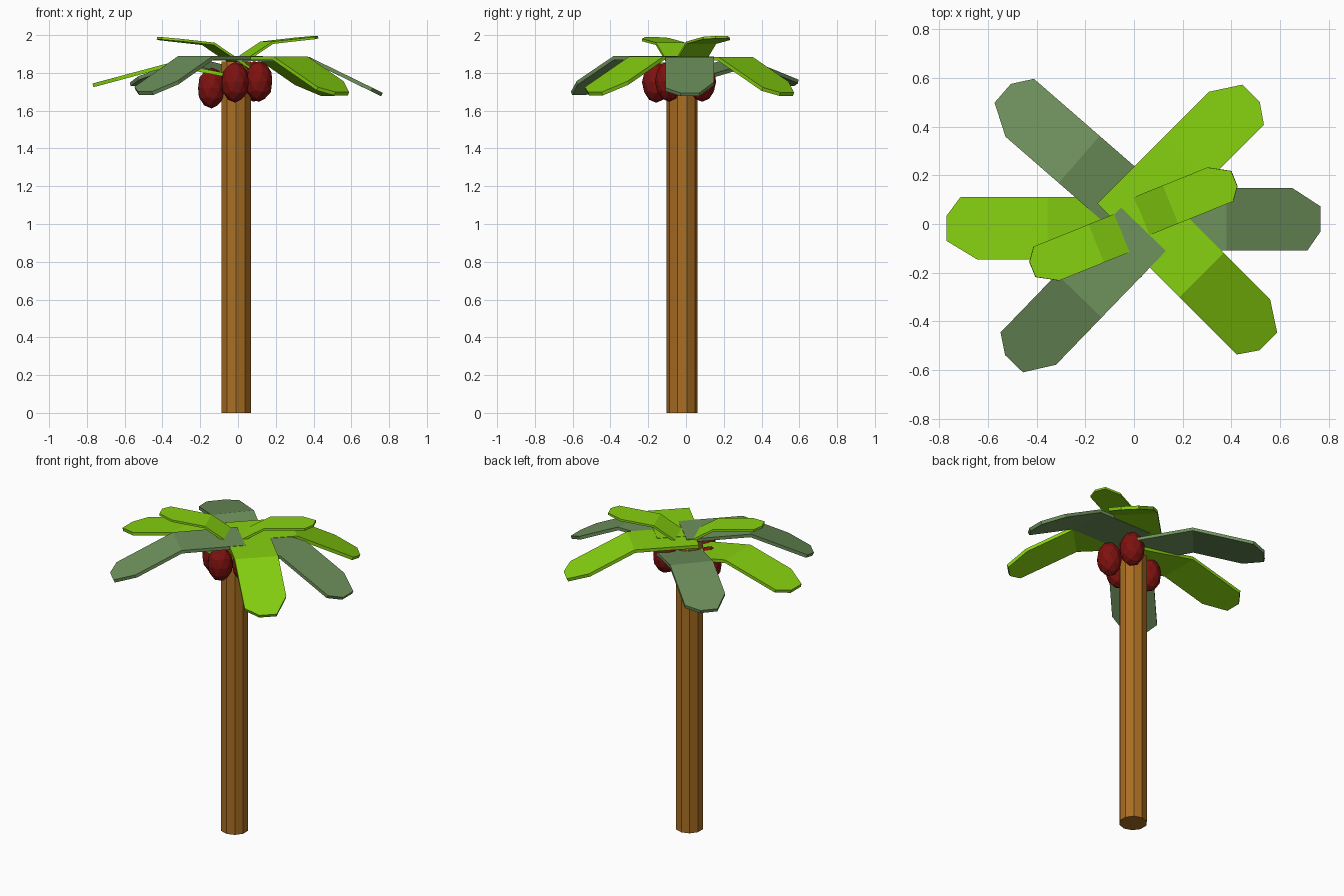
import bpy, bmesh
from math import radians, sin, cos
from mathutils import Matrix

if "Cube" in bpy.data.objects:
    bpy.data.objects.remove(bpy.data.objects["Cube"])


def material(name, rgb):
    m = bpy.data.materials.new(name)
    m.diffuse_color = (*rgb, 1)
    m.use_nodes = True
    m.node_tree.nodes["Principled BSDF"].inputs["Base Color"].default_value = m.diffuse_color
    return m


BARK = material("bark", (0.40, 0.156, 0.017))
NUT = material("nut", (0.205, 0.006, 0.005))
LIME = material("lime_leaf", (0.24, 0.64, 0.005))
SAGE = material("sage_leaf", (0.156, 0.283, 0.107))


def add_object(name, bm, mat):
    me = bpy.data.meshes.new(name)
    bm.to_mesh(me)
    bm.free()
    me.materials.append(mat)
    ob = bpy.data.objects.new(name, me)
    bpy.context.collection.objects.link(ob)
    return ob


# Trunk: plain ten-sided post
bm = bmesh.new()
bmesh.ops.create_cone(bm, cap_ends=True, segments=10, radius1=0.082, radius2=0.082,
                      depth=1.86, matrix=Matrix.Translation((-0.01, -0.02, 0.93)))
add_object("trunk", bm, BARK)

# Coconuts clustered below the crown
for i, p in enumerate([(-0.14, -0.035, 1.72), (-0.015, -0.158, 1.75),
                       (0.11, -0.09, 1.755), (0.085, 0.085, 1.755)]):
    bm = bmesh.new()
    bmesh.ops.create_icosphere(bm, subdivisions=2, radius=1, matrix=Matrix.Translation(p)
                               @ Matrix.Diagonal((0.075, 0.075, 0.108, 1)))
    add_object(f"coconut_{i + 1}", bm, NUT)


# Leaf: flat plate folded down at its middle, origin on the fold, chamfered tip
def leaf(name, fold, heading, pitch, scale, mat):
    w, drop = 0.128, radians(26)
    inner = [(-0.38, -w), (0, -w), (0, w), (-0.38, w)]
    outer = [(0.37, -w), (0.43, -0.05), (0.43, 0.052), (0.30, w)]
    bm = bmesh.new()
    a = [bm.verts.new((x, y, 0)) for x, y in inner]
    b = [bm.verts.new((d * cos(drop), y, -d * sin(drop))) for d, y in outer]
    bm.faces.new(a)
    bm.faces.new([a[1], *b, a[2]])
    bm.transform(Matrix.Translation(fold) @ Matrix.Rotation(radians(heading), 4, 'Z')
                 @ Matrix.Rotation(radians(-pitch), 4, 'Y') @ Matrix.Scale(scale, 4))
    ob = add_object(name, bm, mat)
    mod = ob.modifiers.new("thickness", 'SOLIDIFY')
    mod.thickness = 0.02 * scale
    mod.offset = -1


# Six large leaves and two small raised ones
leaf("leaf_right", (0.38, 0.02, 1.883), 0, 0, 1, SAGE)
leaf("leaf_back_right", (0.208, 0.262, 1.885), 45, 0, 1, LIME)
leaf("leaf_back_left", (-0.225, 0.265, 1.860), 139, 11, 1, SAGE)
leaf("leaf_left", (-0.355, -0.017, 1.855), 180, 11, 1, LIME)
leaf("leaf_front_left", (-0.225, -0.295, 1.889), 226, 0, 1, SAGE)
leaf("leaf_front_right", (0.278, -0.210, 1.887), -45, 0, 1, LIME)
leaf("small_leaf_right", (0.15, 0.08, 1.966), 22, 32, 0.66, LIME)
leaf("small_leaf_left", (-0.155, -0.08, 1.96), 202, 32, 0.66, LIME)
